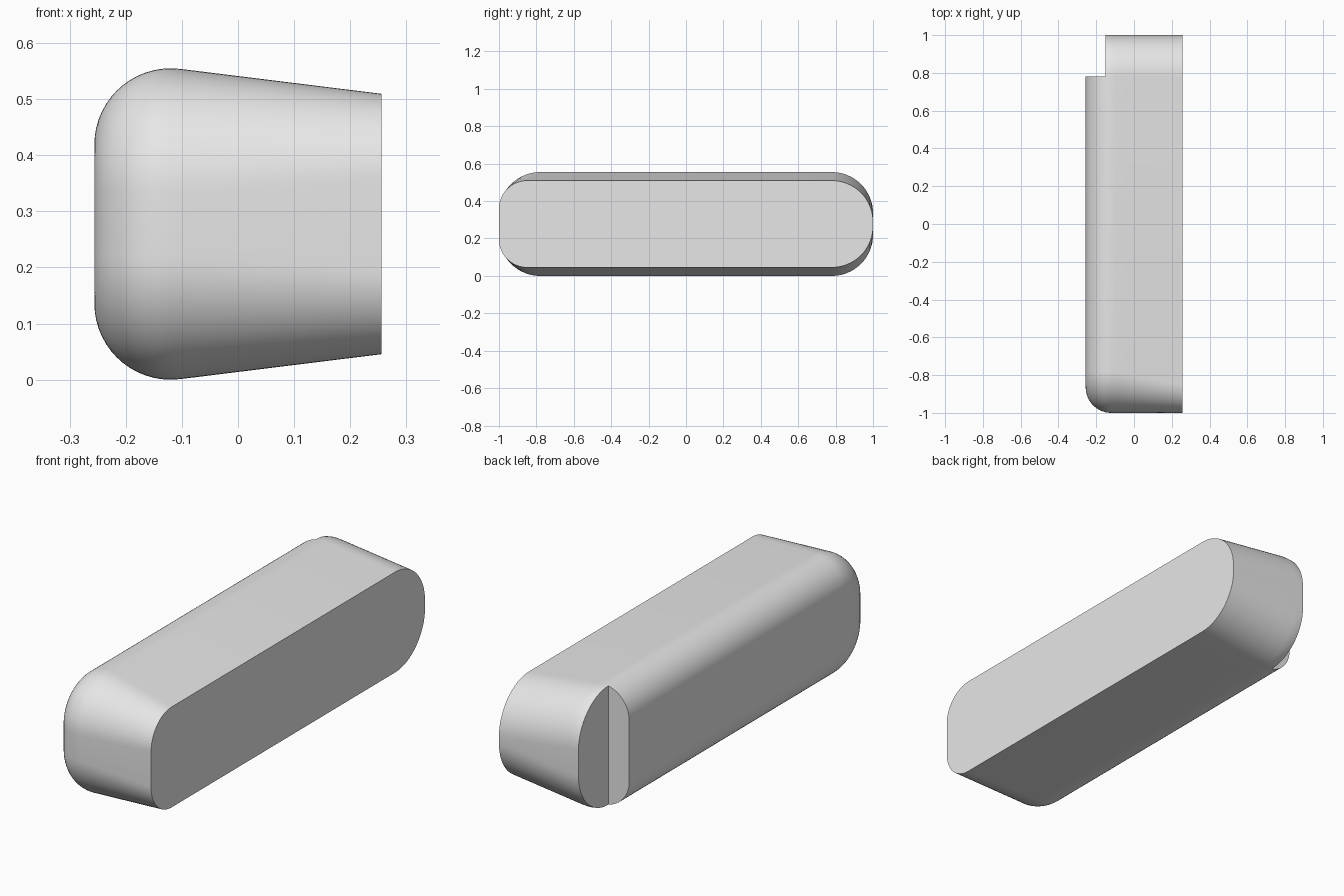
import bpy, bmesh
from math import sin, cos, pi, radians, sqrt

cube = bpy.data.objects.get("Cube")
if cube:
    bpy.data.objects.remove(cube, do_unlink=True)

HALF_X, MID_Z = 0.256, 0.2775
FILLET, FILLET_X = 0.136, -0.12   # rounded long edge
NOTCH_X, NOTCH_Y = -0.15, 0.78    # step at the back end
ROUND = 0.22                      # corner radius of the widest section
STEPS = 16

grey = bpy.data.materials.new("light grey")
grey.use_nodes = True
grey.diffuse_color = (0.8, 0.8, 0.8, 1)
grey.node_tree.nodes["Principled BSDF"].inputs["Base Color"].default_value = (0.8, 0.8, 0.8, 1)


def section(x, half, front, front_r, back_r):
    """Outline at one x: rounded front corners, round or flat back end."""
    corners = [(front + front_r, -1, pi, front_r, front_r),
               (NOTCH_Y, -1, 1.5 * pi, back_r, ROUND),
               (NOTCH_Y, 1, 0, back_r, ROUND),
               (front + front_r, 1, 0.5 * pi, front_r, front_r)]
    points = []
    for cy, side, start, ry, rz in corners:
        rz = min(rz, half)
        for i in range(STEPS + 1):
            a = start + 0.5 * pi * i / STEPS
            points.append((x, cy + ry * cos(a), MID_Z + side * (half - rz) + rz * sin(a)))
    return points


def fillet_section(a, back_r):
    inset = FILLET * (1 - cos(a))
    edge = inset if a > 0 else 0
    return section(FILLET_X - FILLET * sin(a), MID_Z - inset, -1 + edge, ROUND - edge, back_r)


# Sections from the rounded side to the flat side
rings = []
for i in range(15):
    a = pi / 2 * (1 - i / 14)
    if FILLET_X - FILLET * sin(a) < NOTCH_X - 0.002:
        rings.append(fillet_section(a, 0))
notch_inset = FILLET - sqrt(FILLET ** 2 - (FILLET_X - NOTCH_X) ** 2)
for back_r in (0, ROUND):
    rings.append(section(NOTCH_X, MID_Z - notch_inset, -1 + notch_inset,
                         ROUND - notch_inset, back_r))
for a in (7, 0, -7):
    rings.append(fillet_section(radians(a), ROUND))
start_x = rings[-1][0][0]
for i in range(1, 7):
    t = i / 6
    rings.append(section(start_x + t * (HALF_X - start_x),
                         0.2765 + t * (0.232 - 0.2765), -1,
                         ROUND + t * (0.15 - ROUND), ROUND))

# Loft the sections into one closed body
bm = bmesh.new()
loops = [[bm.verts.new(p) for p in ring] for ring in rings]
count = len(loops[0])
for low, high in zip(loops, loops[1:]):
    for j in range(count):
        k = (j + 1) % count
        bm.faces.new((low[j], low[k], high[k], high[j]))
bm.faces.new(loops[0][::-1])
bm.faces.new(loops[-1])
bmesh.ops.remove_doubles(bm, verts=bm.verts[:], dist=0.0002)
bmesh.ops.dissolve_degenerate(bm, edges=bm.edges[:], dist=0.0001)
bmesh.ops.recalc_face_normals(bm, faces=bm.faces[:])
mesh = bpy.data.meshes.new("rounded_body")
bm.to_mesh(mesh)
bm.free()

body = bpy.data.objects.new("rounded_body", mesh)
bpy.context.collection.objects.link(body)
mesh.materials.append(grey)
bpy.ops.object.select_all(action="DESELECT")
body.select_set(True)
bpy.context.view_layer.objects.active = body
bpy.ops.object.shade_smooth_by_angle(angle=radians(30))
